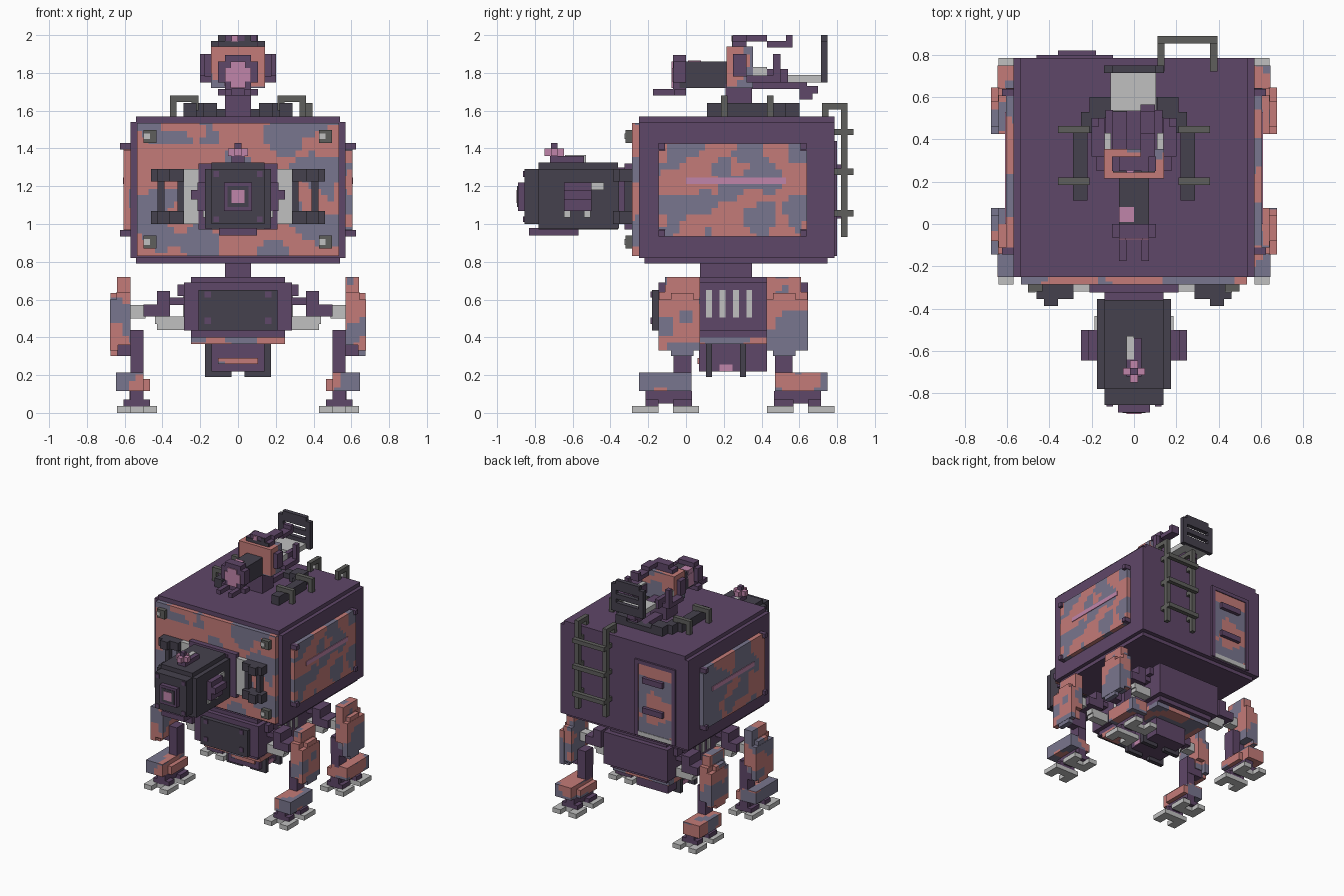
import bpy, bmesh, math
from mathutils import Vector, noise

cube = bpy.data.objects.get("Cube")
if cube:
    bpy.data.objects.remove(cube, do_unlink=True)

V = 2 / 59  # size of one block


def mat(name, r, g, b):
    lin = [((c / 255 + 0.055) / 1.055) ** 2.4 for c in (r, g, b)] + [1]
    m = bpy.data.materials.new(name)
    m.diffuse_color = lin
    m.use_nodes = True
    m.node_tree.nodes["Principled BSDF"].inputs["Base Color"].default_value = lin
    return m


PURPLE = mat("purple", 95, 71, 104)
DARK = mat("charcoal", 69, 65, 77)
SALMON = mat("salmon", 196, 123, 120)
SLATE = mat("slate", 121, 118, 142)
LIGHT = mat("light grey", 192, 192, 192)
PINK = mat("pink", 192, 133, 170)
GUN = mat("gunmetal", 95, 95, 92)


def flip_x(boxes):
    return boxes + [(-b[1], -b[0]) + tuple(b[2:]) for b in boxes]


def four(boxes):
    """Repeat boxes for all four legs, mirrored in x and about y = 0.25."""
    return flip_x(boxes + [(b[0], b[1], 0.5 - b[3], 0.5 - b[2], b[4], b[5]) for b in boxes])


def camo_cells(bm):
    """Cut the faces into blocks and colour them in two-tone blotches."""
    for axis in range(3):
        n = Vector([float(i == axis) for i in range(3)])
        vals = [v.co[axis] for v in bm.verts]
        for k in range(math.ceil(min(vals) / V), math.floor(max(vals) / V) + 1):
            bmesh.ops.bisect_plane(bm, geom=bm.verts[:] + bm.edges[:] + bm.faces[:],
                                   plane_co=n * k * V, plane_no=n, dist=1e-5)
    bm.normal_update()
    for f in bm.faces:
        c = f.calc_center_median() - f.normal * V * 0.5
        c = Vector([(math.floor(a / V) + 0.5) * V for a in c])
        f.material_index = 0 if noise.noise(c * 6.3 + Vector((3.3, 7.1, 1.7))) > -0.03 else 1


def part(name, boxes, material, camo=False):
    """Make one object out of boxes given as x0, x1, y0, y1, z0, z1."""
    bm = bmesh.new()
    for x0, x1, y0, y1, z0, z1 in boxes:
        vs = bmesh.ops.create_cube(bm, size=1)["verts"]
        for v in vs:
            v.co = ((x0 + x1) / 2 + v.co.x * (x1 - x0), (y0 + y1) / 2 + v.co.y * (y1 - y0),
                    (z0 + z1) / 2 + v.co.z * (z1 - z0))
    me = bpy.data.meshes.new(name)
    if camo:
        camo_cells(bm)
        me.materials.append(SALMON)
        me.materials.append(SLATE)
    else:
        me.materials.append(material)
    bm.to_mesh(me)
    bm.free()
    ob = bpy.data.objects.new(name, me)
    bpy.context.collection.objects.link(ob)
    return ob


# Cabin with stepped edges
part("cabin", [(-.57, .57, -.25, .785, .82, 1.54), (-.54, .54, -.25, .785, 1.5, 1.57),
               (-.54, .54, -.22, .75, .79, .85)], PURPLE)
part("front_armour", [(-.535, .535, -.285, -.25, .83, 1.535)], None, True)
part("side_armour", flip_x([(.565, .605, -.145, .64, .97, 1.39), (.565, .605, -.11, .605, .935, 1.425)]), None, True)
part("side_stripe", flip_x([(.6, .61, 0, .53, 1.212, 1.246)]), PINK)
part("side_bolts", flip_x([(.565, .625, y, y + V, z, z + V) for y in (-.145, .605) for z in (.935, 1.395)]), PURPLE)
corners = [(x, z) for x in (.43, -.5) for z in (.87, 1.43)]
part("front_bolts", [(x, x + .068, -.32, -.28, z, z + .068) for x, z in corners], GUN)
part("front_bolt_caps", [(x, x + V, -.325, -.3, z + .02, z + .05) for x, z in corners], LIGHT)

# Rear door and ladder
part("door", [(-.435, -.125, .78, .793, .86, 1.41)], None, True)
part("door_frame", [(-.46, -.43, .78, .8, .83, 1.44), (-.13, -.1, .78, .8, .83, 1.44),
                    (-.46, -.1, .78, .8, 1.41, 1.44)], PURPLE)
part("door_sill", [(-.43, -.13, .78, .797, .83, .865)], LIGHT)
part("door_handles", [(-.36, -.18, .785, .82, z, z + .045) for z in (1.03, 1.27)], PURPLE)
rails = []
for x in (.11, .36):
    rails += [(x, x + V, .82, .855, .93, 1.64), (x, x + V, .72, .855, 1.605, 1.64), (x, x + V, .72, .755, 1.57, 1.64)]
    rails += [(x, x + V, .785, .83, z, z + V) for z in (1.04, 1.26, 1.47)]
part("ladder", rails + [(.11, .394, .853, .888, z, z + V) for z in (1.04, 1.26, 1.47)], GUN)

# Front cannon
part("cannon_neck", [(-.14, .14, -.36, -.28, 1.0, 1.3), (-.21, .21, -.325, -.28, .97, 1.32)], PURPLE)
part("cannon_body", [(-.175, .175, -.78, -.355, .975, 1.29), (-.14, .14, -.78, -.36, .97, 1.325),
                     (-.14, .14, -.855, -.77, 1.0, 1.29)], DARK)
part("cannon_muzzle", [(-.075, .075, -.89, -.84, 1.07, 1.22), (-.1, .1, -.83, -.75, .94, .98),
                       (-.1, .1, -.75, -.57, .94, .98)], PURPLE)
part("cannon_bore_rim", [(-.055, .055, -.894, -.88, 1.09, 1.2)], DARK)
part("cannon_bore", [(-.035, .035, -.898, -.88, 1.11, 1.18)], PINK)
part("cannon_rivets", flip_x([(.1, .13, -.862, -.85, z, z + .03) for z in (1.01, 1.25)]), PURPLE)
part("cannon_side_brackets", flip_x([(.17, .215, -.645, -.5, 1.07, 1.22), (.21, .25, -.645, -.5, 1.13, 1.18)]), PURPLE)
part("cannon_side_lights", flip_x([(.17, .185, y, y + V, 1.035, 1.11) for y in (-.645, -.54)]
                                  + [(.17, .187, -.51, -.435, 1.18, 1.22)]), LIGHT)
part("sight_base", [(-.035, .035, -.72, -.54, 1.32, 1.36)], PURPLE)
part("sight_light", [(-.035, 0, -.64, -.53, 1.32, 1.364)], LIGHT)
part("sight", [(-.052, .052, -.715, -.68, 1.36, 1.4), (-.018, .018, -.75, -.645, 1.36, 1.4)], PINK)
part("sight_tip", [(-.018, .018, -.715, -.68, 1.4, 1.43)], PURPLE)

# Frames on both sides of the cannon
part("cannon_shields", flip_x([(.17, .285, -.32, -.28, 1.0, 1.29)]), LIGHT)
part("cannon_clamps", flip_x([(.285, .46, -.355, -.28, 1.225, 1.29), (.285, .46, -.355, -.28, 1.0, 1.07),
                              (.36, .425, -.387, -.35, 1.0, 1.07), (.36, .425, -.387, -.35, 1.225, 1.29),
                              (.285, .32, -.325, -.28, 1.05, 1.24), (.39, .425, -.325, -.28, 1.05, 1.24)]), DARK)

# Lower hull
part("neck", [(-.07, .07, .075, .35, .7, .8)], PURPLE)
part("hull", [(-.25, .25, -.11, .605, .4, .72), (-.285, .285, -.145, .645, .435, .69)], PURPLE)
part("hull_front_plate", [(-.21, .21, -.18, -.14, .435, .65)], DARK)
part("hull_front_rivets", flip_x([(.143, .177, -.187, -.17, z, z + V) for z in (.47, .61)]), PURPLE)
part("hull_vents", flip_x([(.28, .292, y, y + .03, .505, .65) for y in (.107, .178, .25, .32)]), LIGHT)
part("hull_pegs", flip_x([(.28, .32, y, y + .068, .62, .68) for y in (-.07, .5)]), PURPLE)
part("belly_plate", [(-.25, .25, -.075, .575, .365, .405)], None, True)
part("belly_box", [(-.14, .14, .07, .43, .22, .37)], PURPLE)
part("belly_ribs", flip_x([(.035, .175, y, y + V, .19, .225) for y in (.105, .285)]
                          + [(.135, .175, y, y + V, .19, .37) for y in (.105, .285)]), DARK)
part("belly_strip", [(-.105, .105, .06, .08, .26, .29)], None, True)
part("belly_lamp", [(-.145, .145, .178, .246, .223, .255)], PINK)

# Legs
part("hip_arms", four([(.285, .43, -.035, .033, .44, .51), (.36, .44, -.035, .033, .47, .55),
                       (.49, .58, -.035, .033, .5, .57)]), LIGHT)
part("hip_joints", four([(.36, .5, -.07, .07, .51, .575), (.36, .43, -.07, .07, .55, .645),
                         (.25, .37, -.035, .033, .57, .61)]), PURPLE)
part("thigh_armour", four([(.57, .64, -.11, .075, .43, .72), (.57, .642, -.143, .04, .36, .64),
                           (.635, .677, -.145, .075, .33, .6), (.637, .675, -.08, .04, .3, .635)]), None, True)
part("shins", four([(.5, .57, -.065, .03, .2, .44), (.5, .64, -.035, .033, .3, .43),
                    (.515, .575, -.18, 0, .065, .15)]), PURPLE)
part("ankle_armour", four([(.5, .645, -.25, .03, .115, .215), (.465, .6, -.18, .03, .115, .18)]), None, True)
part("foot_tops", four([(.465, .605, -.215, -.145, .033, .07), (.465, .605, -.07, .033, .033, .07),
                        (.5, .57, -.215, .033, .05, .115)]), PURPLE)
part("toes", four([(x, x + .07, y, y + .14, 0, .037) for x in (.43, .57) for y in (-.285, -.07)]
                  + [(.5, .57, -.215, -.145, 0, .037), (.5, .57, -.07, 0, 0, .037)]), LIGHT)

# Roof gun mount
part("mount_rails", flip_x([(.22, .288, .11, .46, 1.565, 1.64), (.18, .25, .43, .53, 1.565, 1.64),
                            (.11, .21, .5, .6, 1.565, 1.64)])
     + [(-.14, .14, .53, .6, 1.565, 1.61)], DARK)
part("mount_grips", flip_x([(.21, .36, y, y + V, 1.645, 1.68) for y in (.185, .43)]
                           + [(.325, .36, y, y + V, 1.57, 1.68) for y in (.185, .43)]
                           + [(.21, .245, y, y + V, 1.6, 1.68) for y in (.185, .43)]), GUN)
part("gun_post", [(-.07, .07, .21, .35, 1.565, 1.74), (-.035, .035, .35, .56, 1.57, 1.61)], PURPLE)
part("gun_barrel", [(-.07, .07, -.035, .22, 1.72, 1.86)], DARK)
part("gun_muzzle", [(-.105, .105, -.065, 0, 1.75, 1.86), (-.07, .07, -.068, 0, 1.715, 1.895),
                    (-.105, .105, -.06, 0, 1.68, 1.715), (-.07, -.035, -.175, 0, 1.68, 1.715),
                    (.035, .07, -.175, 0, 1.68, 1.715)], PURPLE)
part("gun_bore", [(-.07, .07, -.075, -.06, 1.755, 1.825), (-.04, .04, -.076, -.06, 1.72, 1.86),
                  (-.072, -.03, 0, .07, 1.73, 1.83), (-.07, 0, .01, .08, 1.8, 1.865)], PINK)
part("gun_head", [(-.143, .143, .215, .355, 1.72, 1.94)], None, True)
part("gun_cheeks", flip_x([(.14, .177, .25, .32, 1.78, 1.9), (.14, .2, .32, .5, 1.75, 1.785),
                           (.165, .2, .46, .5, 1.75, 1.9), (.1, .135, .35, .54, 1.75, 1.82)]), PURPLE)
part("gun_cheek_lights", flip_x([(.108, .14, .35, .43, 1.78, 1.83)]), LIGHT)
part("scope", [(-.105, .105, .25, .32, 1.935, 1.97), (-.07, .07, .25, .32, 1.965, 2.0),
               (.03, .1, .32, .43, 1.965, 2.0), (.03, .1, .43, .565, 1.935, 1.968),
               (.03, .1, .53, .565, 1.935, 2.0)], PURPLE)
part("scope_front", [(-.1, .1, .243, .252, 1.94, 1.968), (.035, .068, .243, .252, 1.968, 1.998)], DARK)
part("scope_lens", [(-.035, 0, .24, .28, 1.965, 1.998)], PINK)

# Gunner's seat
part("seat_base", [(-.035, .035, .35, .64, 1.715, 1.75), (-.035, .035, .6, .7, 1.69, 1.73),
                   (-.035, .035, .6, .67, 1.66, 1.7)], PURPLE)
part("seat_cushion", [(-.11, .105, .535, .725, 1.75, 1.79)], LIGHT)
part("seat_back", flip_x([(.1, .143, .715, .75, 1.75, 1.97)])
     + [(-.12, .12, .715, .75, z0, z1) for z0, z1 in ((1.75, 1.82), (1.85, 1.89), (1.92, 1.97))]
     + [(-.105, .105, .715, .75, 1.96, 2.0)], DARK)
